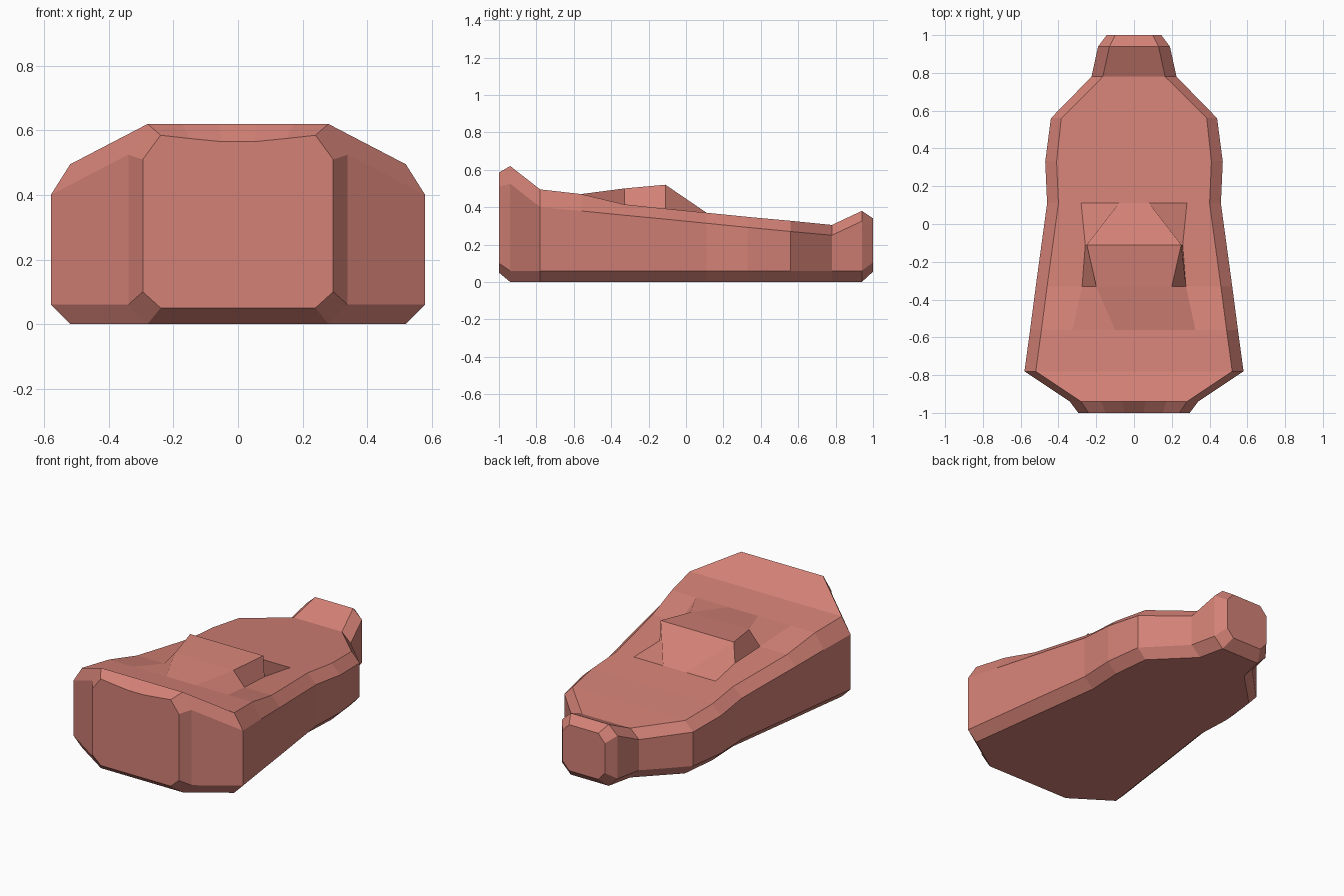
import bpy, bmesh

if "Cube" in bpy.data.objects:
    bpy.data.objects.remove(bpy.data.objects["Cube"])

# Body stations along y: (y, outer half width, top inset, side-top z, deck z, keel z)
STATIONS = [
    (-1.00, 0.295, 0.055, 0.51, 0.585, 0.05),
    (-0.94, 0.34, 0.06, 0.525, 0.62, 0.0),
    (-0.78, 0.58, 0.06, 0.40, 0.495, 0.0),
    (-0.56, 0.55, 0.06, 0.38, 0.47, 0.0),
    (-0.33, 0.52, 0.06, 0.357, 0.415, 0.0),
    (-0.11, 0.49, 0.06, 0.336, 0.392, 0.0),
    (0.11, 0.46, 0.06, 0.314, 0.37, 0.0),
    (0.33, 0.47, 0.06, 0.292, 0.348, 0.0),
    (0.56, 0.44, 0.055, 0.27, 0.327, 0.0),
    (0.78, 0.225, 0.06, 0.25, 0.305, 0.0),
    (0.94, 0.19, 0.06, 0.325, 0.38, 0.0),
    (1.00, 0.145, 0.045, 0.29, 0.34, 0.055),
]
# Raised scoop in the deck: station y -> (crest half width, foot half width, crest z)
SCOOP = {
    -1.00: (0.05, 0.15, 0.565),
    -0.56: (0.10, 0.325, 0.47),
    -0.33: (0.20, 0.275, 0.50),
    -0.11: (0.25, 0.258, 0.52),
    0.11: (0.08, 0.28, 0.37),
}


def section(y, w, inset, side, deck, keel):
    """Closed cross-section, mirrored across x = 0."""
    edge = w - inset
    crest, foot, crest_z = SCOOP.get(y, (edge * 0.22, edge * 0.62, deck))
    foot_z = (deck + crest_z) / 2 if y == -1.0 else deck
    chine = keel + (0.05 if keel else 0.06)
    half = [(edge, keel), (w, chine), (w, side), (edge, deck),
            (foot, foot_z), (crest, crest_z)]
    ring = half + [(-x, z) for x, z in reversed(half)]
    return [(x, y, z) for x, z in ring]


def loft(name, rings, material):
    """Skin a row of equal rings and cap both ends."""
    bm = bmesh.new()
    rows = [[bm.verts.new(p) for p in ring] for ring in rings]
    n = len(rows[0])
    for a, b in zip(rows, rows[1:]):
        for i in range(n):
            j = (i + 1) % n
            bm.faces.new((a[i], a[j], b[j], b[i]))
    bm.faces.new(rows[0])
    bm.faces.new(rows[-1])
    bmesh.ops.recalc_face_normals(bm, faces=bm.faces)
    mesh = bpy.data.meshes.new(name)
    bm.to_mesh(mesh)
    bm.free()
    mesh.materials.append(material)
    obj = bpy.data.objects.new(name, mesh)
    bpy.context.collection.objects.link(obj)
    return obj


paint = bpy.data.materials.new("red_paint")
paint.diffuse_color = (0.65, 0.22, 0.18, 1.0)
paint.use_nodes = True
paint.node_tree.nodes["Principled BSDF"].inputs["Base Color"].default_value = paint.diffuse_color

# Faceted hull with its deck scoop, skinned front to back
loft("hull", [section(*s) for s in STATIONS], paint)
